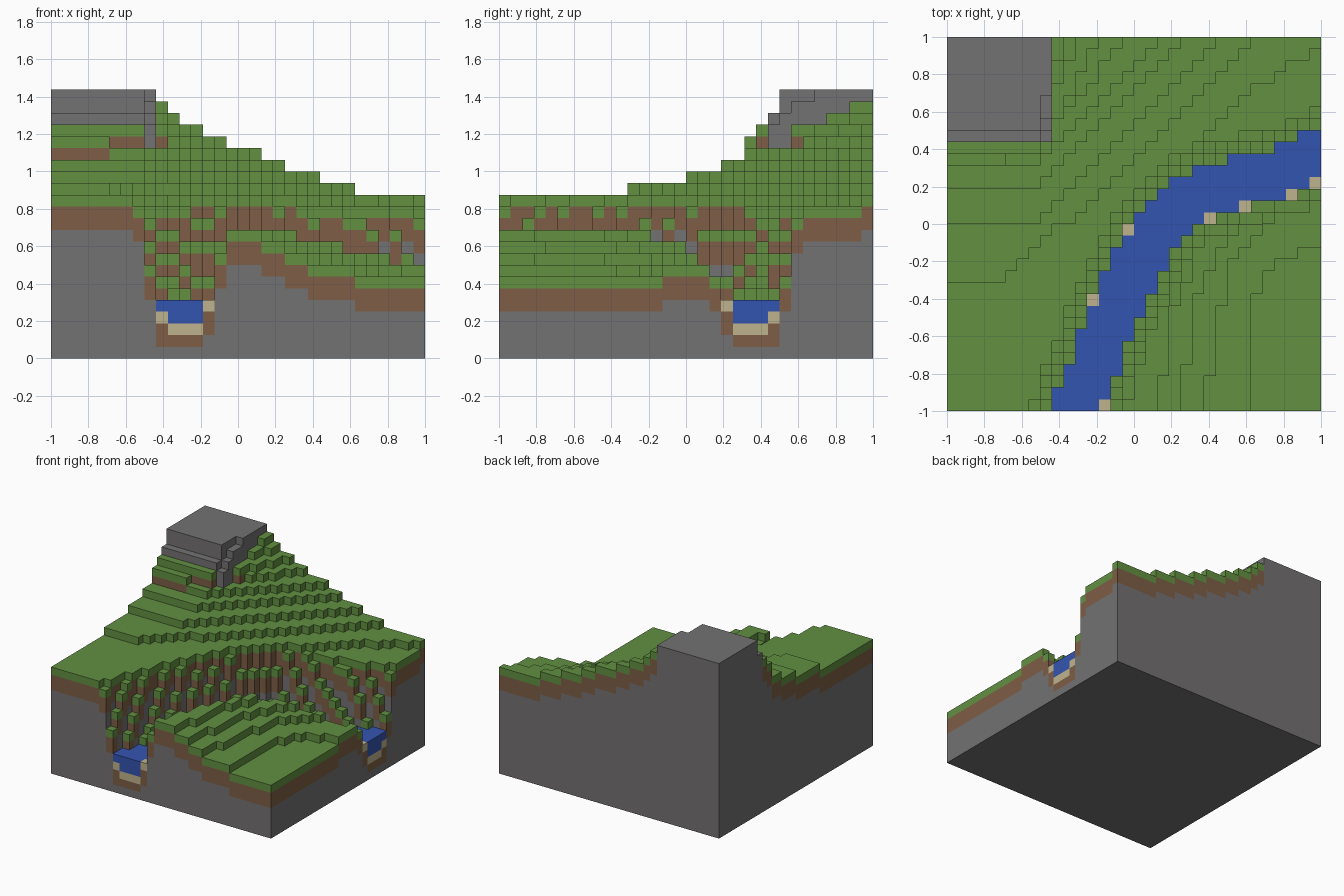
import bpy, bmesh, math
from mathutils import Vector

if "Cube" in bpy.data.objects:
    bpy.data.objects.remove(bpy.data.objects["Cube"], do_unlink=True)

COUNT = 32
CELL = 2 / COUNT
LOWEST = 7          # land height, in blocks, at the low front corner
WATER = 5           # water level in blocks

COLOURS = {
    "grass": (.122, .28, .053),
    "dirt": (.209, .112, .061),
    "stone": (.174, .168, .171),
    "sand": (.515, .456, .262),
    "water": (.034, .089, .434),
}

# Each contour line lifts the land behind it by one block
CONTOURS = [
    [(.62, -1.1), (.64, -.44), (.75, -.2), (1, -.13)],
    [(.37, -1.1), (.44, -.5), (.56, -.12), (.75, .02), (1, .3)],
    [(.25, -1.1), (.3, -.5), (.45, -.12), (.65, .05), (1, .36)],
    [(.12, -1.1), (.2, -.5), (.35, -.1), (.55, .1), (1, .38)],
    [(-.06, -1.1), (0, -.6), (.15, -.2), (.35, .1), (1, .4)],
    [(-.3, -1.1), (.05, -.1), (.3, .15), (1, .45)],
    [(-.4, -1.1), (-.05, -.1), (.3, .4), (.62, .72), (1, .95)],
    [(-.69, -.31), (.62, .98)],
    [(-.56, 0), (.44, .98)],
    [(-.56, .19), (.25, .98)],
    [(-.56, .31), (.12, .98)],
    [(-.7, .31), (-.68, .37), (-.5, .4), (-.44, .5), (-.06, .98)],
    [(-.5, .37), (-.42, .56), (-.19, .98)],
    [(-.45, .6), (-.31, .98)],
    [(-.45, .75), (-.37, .98)],
]

RIVER = [Vector(p) for p in (
    (-.36, -1.2), (-.31, -1), (-.24, -.83), (-.12, -.5), (0, -.25), (.12, -.03),
    (.28, .13), (.53, .22), (.8, .28), (1, .38), (1.2, .45))]


def contour_y(points, x):
    """Height of a contour line at x, held level past its ends."""
    if x <= points[0][0]:
        return points[0][1]
    for (xa, ya), (xb, yb) in zip(points, points[1:]):
        if x <= xb:
            return ya + (yb - ya) * (x - xa) / (xb - xa)
    return points[-1][1]


def river_distance(p):
    """Distance from a point to the middle line of the river."""
    best = math.inf
    for a, b in zip(RIVER, RIVER[1:]):
        t = (p - a).dot(b - a) / (b - a).length_squared
        best = min(best, (p - a.lerp(b, max(0, min(1, t)))).length)
    return best


def rock_height(x, y):
    """Stepped stone summit in the high corner, or nothing."""
    if x > -.44 or y < .44:
        return None
    if x > -.5 and y < .69:
        return 20 if y < .5 else 21 if y < .56 else 22
    return 21 if y < .5 else 23


def column(x, y):
    """Blocks of one column from the bottom up."""
    rock = rock_height(x, y)
    if rock:
        return ["stone"] * rock
    d = river_distance(Vector((x, y)))
    if d < .128:
        depth = 2 if d < .075 else 1
        bed = WATER - depth
        return ["stone"] + ["dirt"] * (bed - 2) + ["sand"] + ["water"] * depth
    land = LOWEST + sum(y > contour_y(c, x) for c in CONTOURS)
    t = max(0, min(1, (d - .11) / .135))
    bank = t * t * (3 - 2 * t)
    height = math.floor(WATER + (land - WATER) * bank + .3)
    top = "sand" if height <= WATER else "grass"
    return ["stone"] * (height - 3) + ["dirt"] * 2 + [top]


# Fill the block grid
blocks = {}
for i in range(COUNT):
    for j in range(COUNT):
        x, y = (i + .5) * CELL - 1, (j + .5) * CELL - 1
        for k, kind in enumerate(column(x, y)):
            blocks[i, j, k] = kind


def add_material(name, colour):
    mat = bpy.data.materials.new(name)
    mat.use_nodes = True
    mat.diffuse_color = (*colour, 1)
    bsdf = mat.node_tree.nodes["Principled BSDF"]
    bsdf.inputs["Base Color"].default_value = (*colour, 1)
    bsdf.inputs["Roughness"].default_value = .9
    return mat


def build_layer(kind, colour):
    """One mesh holding every exposed block face of a kind."""
    bm = bmesh.new()
    corners = {}

    def corner(p):
        key = tuple(round(v) for v in p)
        if key not in corners:
            corners[key] = bm.verts.new(Vector(key) * CELL - Vector((1, 1, 0)))
        return corners[key]

    for cell, block in blocks.items():
        if block != kind:
            continue
        middle = Vector(cell) + Vector((.5, .5, .5))
        for axis in range(3):
            for sign in (-1, 1):
                out = Vector((0, 0, 0))
                out[axis] = sign
                neighbour = tuple(round(v) for v in Vector(cell) + out)
                if neighbour in blocks:
                    continue
                # Two half edges span the face, turning so it looks outward
                u = Vector((0, 0, 0))
                u[(axis + 1) % 3] = .5
                v = out.cross(u)
                centre = middle + out / 2
                bm.faces.new([corner(centre + q) for q in (-u - v, u - v, u + v, v - u)])

    mesh = bpy.data.meshes.new(kind + "_blocks")
    bm.to_mesh(mesh)
    bm.free()
    mesh.materials.append(add_material(kind, colour))
    obj = bpy.data.objects.new(kind + "_blocks", mesh)
    bpy.context.collection.objects.link(obj)


for kind, colour in COLOURS.items():
    build_layer(kind, colour)
